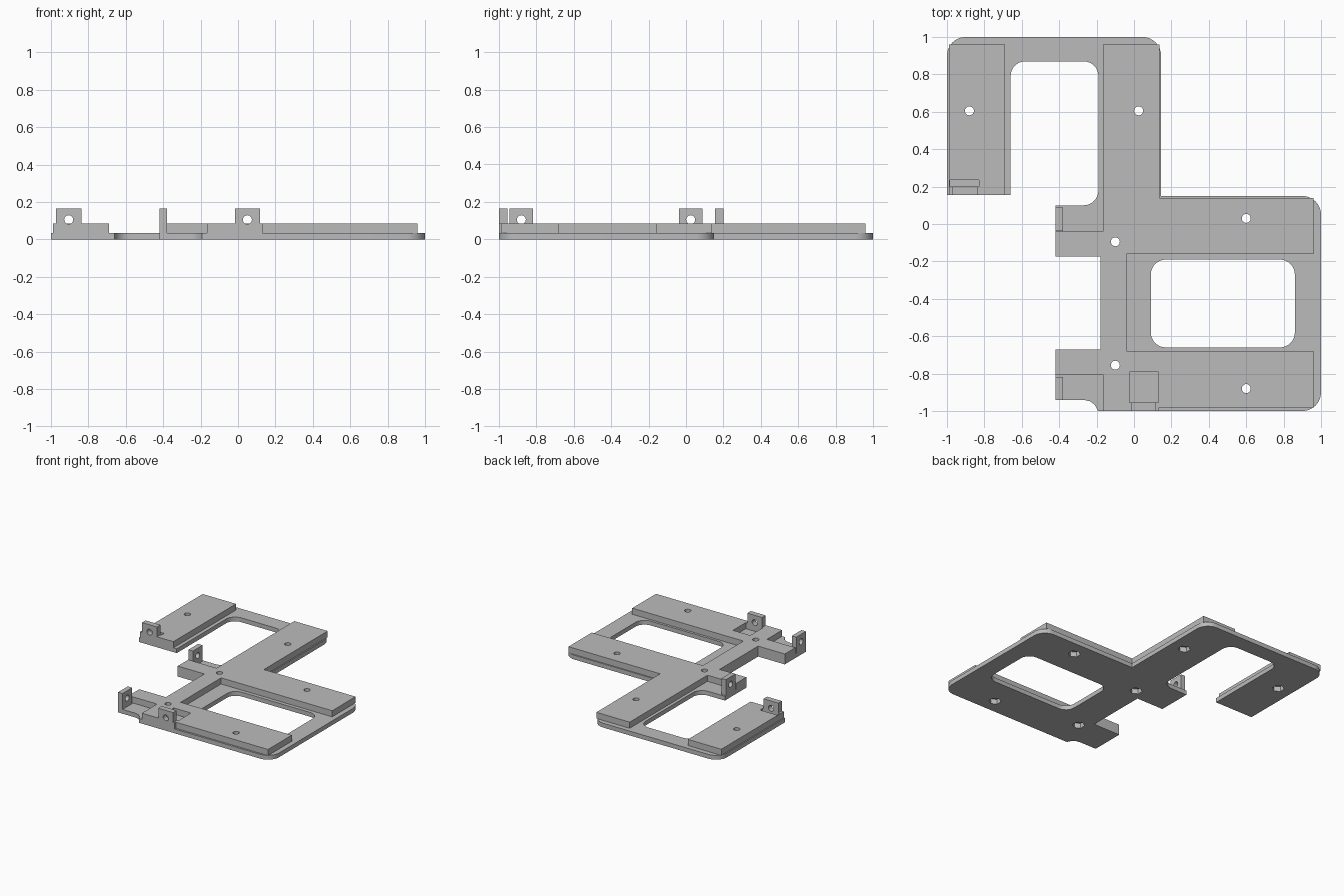
import bpy, bmesh
from math import sin, cos, pi
from mathutils import Vector, Matrix

if "Cube" in bpy.data.objects:
    bpy.data.objects.remove(bpy.data.objects["Cube"])

PLATE, SLAB, TAB = 0.035, 0.085, 0.165   # top heights of the three levels
HOLE, NUT = 0.024, 0.046                 # screw hole and nut recess radii
BORE_Z = 0.105

grey = bpy.data.materials.new("plain grey")
grey.use_nodes = True
grey.diffuse_color = (0.5, 0.5, 0.5, 1)
grey.node_tree.nodes["Principled BSDF"].inputs["Base Color"].default_value = grey.diffuse_color


def finish(name, bm):
    bmesh.ops.recalc_face_normals(bm, faces=bm.faces)
    mesh = bpy.data.meshes.new(name)
    bm.to_mesh(mesh)
    bm.free()
    mesh.materials.append(grey)
    ob = bpy.data.objects.new(name, mesh)
    bpy.context.collection.objects.link(ob)
    return ob


def rounded(corners, steps=8):
    """Outline from (x, y) or (x, y, radius) right-angled corners."""
    out = []
    for i, c in enumerate(corners):
        p = Vector(c[:2])
        if len(c) < 3:
            out.append(p)
            continue
        back = (Vector(corners[i - 1][:2]) - p).normalized() * c[2]
        ahead = (Vector(corners[(i + 1) % len(corners)][:2]) - p).normalized() * c[2]
        for k in range(steps + 1):
            t = k / steps * pi / 2
            out.append(p + back * (1 - sin(t)) + ahead * (1 - cos(t)))
    return out


def prism(name, corners, low, high):
    bm = bmesh.new()
    face = bm.faces.new([bm.verts.new((*p, low)) for p in rounded(corners)])
    top = bmesh.ops.extrude_face_region(bm, geom=[face])["geom"]
    bmesh.ops.translate(bm, vec=(0, 0, high - low),
                        verts=[v for v in top if isinstance(v, bmesh.types.BMVert)])
    return finish(name, bm)


def rect(x0, x1, y0, y1, *r):
    return [(x0, y0, *r), (x1, y0, *r), (x1, y1, *r), (x0, y1, *r)]


def rod(radius, length, centre, axis="Z", sides=24):
    bm = bmesh.new()
    turn = {"X": Matrix.Rotation(pi / 2, 4, "Y"), "Y": Matrix.Rotation(pi / 2, 4, "X"),
            "Z": Matrix.Identity(4)}[axis]
    bmesh.ops.create_cone(bm, cap_ends=True, segments=sides, radius1=radius, radius2=radius,
                          depth=length, matrix=Matrix.Translation(centre) @ turn)
    return finish("cutter", bm)


def cut(cutter, *targets):
    cutter.hide_render = True
    for ob in targets:
        mod = ob.modifiers.new("cut", "BOOLEAN")
        mod.operation, mod.solver, mod.object = "DIFFERENCE", "EXACT", cutter
        bpy.context.view_layer.objects.active = ob
        bpy.ops.object.modifier_apply(modifier=mod.name)
    bpy.data.objects.remove(cutter)


# Thin base plate with rounded corners and side arms
plate = prism("base_plate", [
    (-1, 1, .1), (.145, 1, .1), (.145, .15), (1, .15, .1), (1, -1, .1),
    (-.192, -1), (-.21, -.967), (-.235, -.948), (-.27, -.94),
    (-.42, -.94), (-.42, -.67), (-.18, -.67), (-.18, -.175), (-.42, -.175),
    (-.42, .1), (-.19, .1, .08), (-.19, .87, .08), (-.66, .87, .08),
    (-.66, .155), (-1, .155)], 0, PLATE)
cut(prism("cutter", rect(.09, .86, -.66, -.19, .08), -.1, .2), plate)

# Raised stiffening slabs
frame = prism("raised_frame", [
    (-.165, .96), (.135, .96), (.135, .14), (.96, .14), (.96, -.16), (-.04, -.16),
    (-.04, -.68), (.96, -.68), (.96, -.985), (.13, -.985), (.13, -1), (-.165, -1),
    (-.165, -.805), (-.42, -.805), (-.42, -.67), (-.18, -.67), (-.18, -.175),
    (-.42, -.175), (-.42, -.04), (-.165, -.04)], PLATE, SLAB)
pad = prism("raised_side_pad", rect(-.99, -.69, .155, .96), PLATE, SLAB)

# Pockets behind the front tabs
cut(prism("cutter", rect(-.025, .13, -.955, -.79), .02, .2), frame)
cut(prism("cutter", rect(-.985, -.83, .2, .235), .02, .2), pad)

# Upright tabs, each with a bored hole
parts = [plate, frame, pad]
for name, x, y, slab in (("front_tab", .05, -1, frame), ("side_pad_tab", -.905, .155, pad)):
    tab = prism(name, rect(x - .067, x + .067, y, y + .045), SLAB, TAB)
    cut(rod(HOLE, .12, (x, y, BORE_Z), "Y"), tab, slab)
    parts.append(tab)
for name, y in (("front_arm_tab", -.88), ("rear_arm_tab", .025)):
    tab = prism(name, rect(-.42, -.38, y - .062, y + .062), PLATE, TAB)
    cut(rod(HOLE, .12, (-.4, y, BORE_Z), "X"), tab)
    parts.append(tab)

# Screw holes with hexagonal nut recesses underneath
for x, y, slab in ((-.88, .605, pad), (.025, .605, frame), (-.1, -.095, frame),
                   (.6, .03, frame), (-.1, -.755, frame), (.6, -.88, frame)):
    cut(rod(HOLE, .5, (x, y, 0)), plate, slab)
    cut(rod(NUT, .08, (x, y, 0), sides=6), plate, slab)

# Smooth the curved walls, keep the edges crisp
bpy.ops.object.select_all(action="DESELECT")
for ob in parts:
    ob.select_set(True)
bpy.context.view_layer.objects.active = plate
bpy.ops.object.shade_smooth_by_angle()
